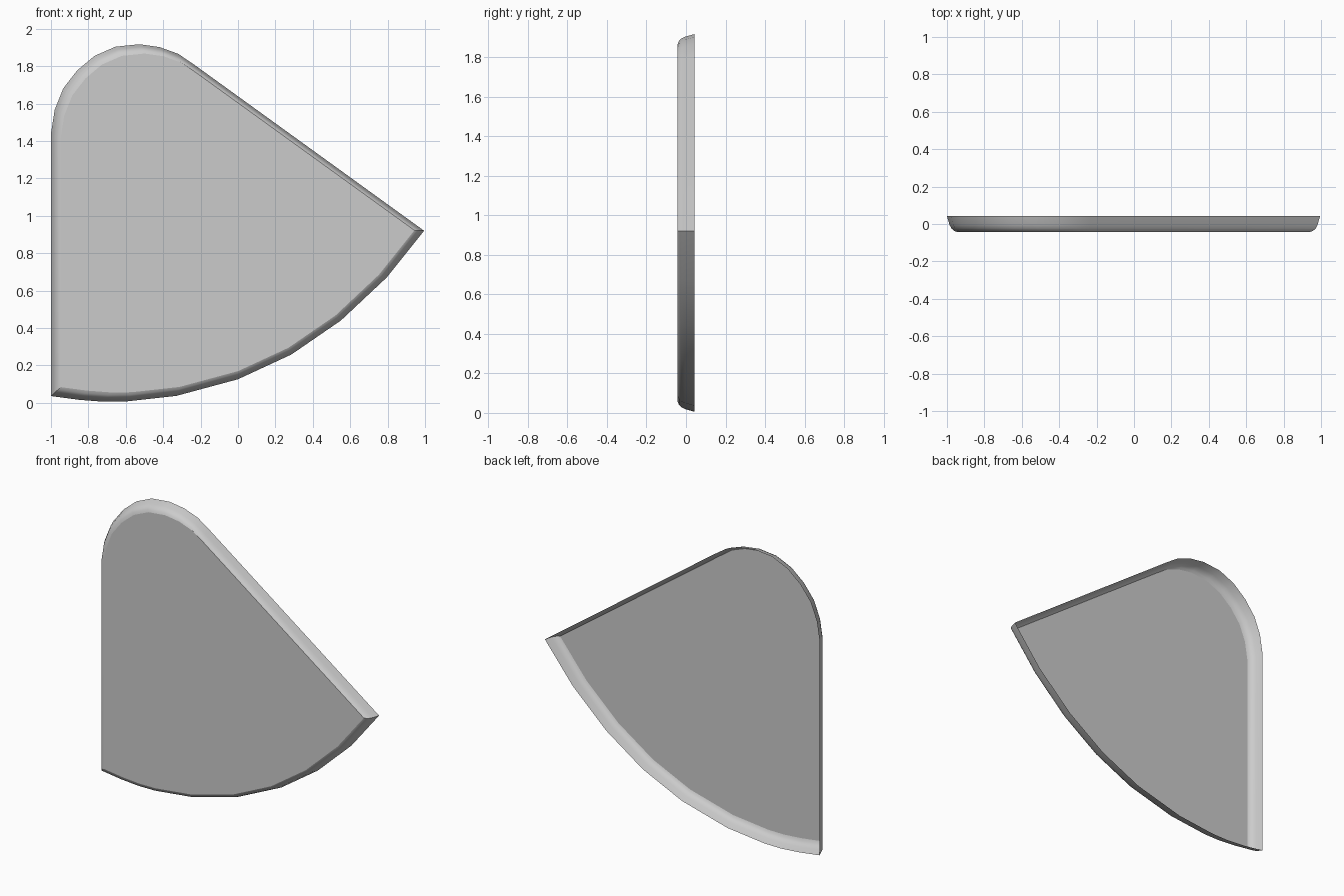
import bpy, bmesh

if "Cube" in bpy.data.objects:
    bpy.data.objects.remove(bpy.data.objects["Cube"])

# Back rim outline (x, z), counter-clockwise from the lower left corner
outline = [(-1, .036), (-.85, .016), (-.72, .006), (-.6, .007), (-.33, .037), (0, .126),
           (.285, .258), (.55, .44), (.795, .67), (.995, .92),
           (-.233, 1.807), (-.32, 1.866), (-.42, 1.902), (-.527, 1.917), (-.655, 1.904),
           (-.767, 1.855), (-.86, 1.777), (-.935, 1.68), (-.98, 1.567), (-1, 1.44)]

# Wall profile from open back to front: depth y and outline scale about the middle
profile = [(.042, 1), (-.005, .986), (-.024, .976), (-.036, .963), (-.042, .948)]
mid_z = .96

bm = bmesh.new()
rings = [[bm.verts.new((x * s, y, mid_z + (z - mid_z) * s)) for x, z in outline]
         for y, s in profile]

# Curved side wall
n = len(outline)
for a, b in zip(rings, rings[1:]):
    for i in range(n):
        j = (i + 1) % n
        bm.faces.new((a[i], b[i], b[j], a[j]))

# Flat front panel; the back stays open
bm.faces.new(rings[-1])
bm.normal_update()
if bm.faces[:] and list(bm.faces)[-1].normal.y > 0:
    bmesh.ops.reverse_faces(bm, faces=bm.faces[:])

# Keep the front panel border crisp
for i in range(n):
    bm.edges.get((rings[-1][i], rings[-1][(i + 1) % n])).smooth = False
for f in bm.faces:
    f.smooth = True
bmesh.ops.recalc_face_normals(bm, faces=bm.faces[:])
bm.normal_update()
if list(bm.faces)[-1].normal.y > 0:
    bmesh.ops.reverse_faces(bm, faces=bm.faces[:])

mesh = bpy.data.meshes.new("curved_panel")
bm.to_mesh(mesh)
bm.free()
panel = bpy.data.objects.new("curved_panel", mesh)
bpy.context.collection.objects.link(panel)

# Sharp corners at the tip and lower left
for e in mesh.edges:
    a, b = e.vertices
    if a % n == b % n and a % n in (0, 9):
        e.use_edge_sharp = True
